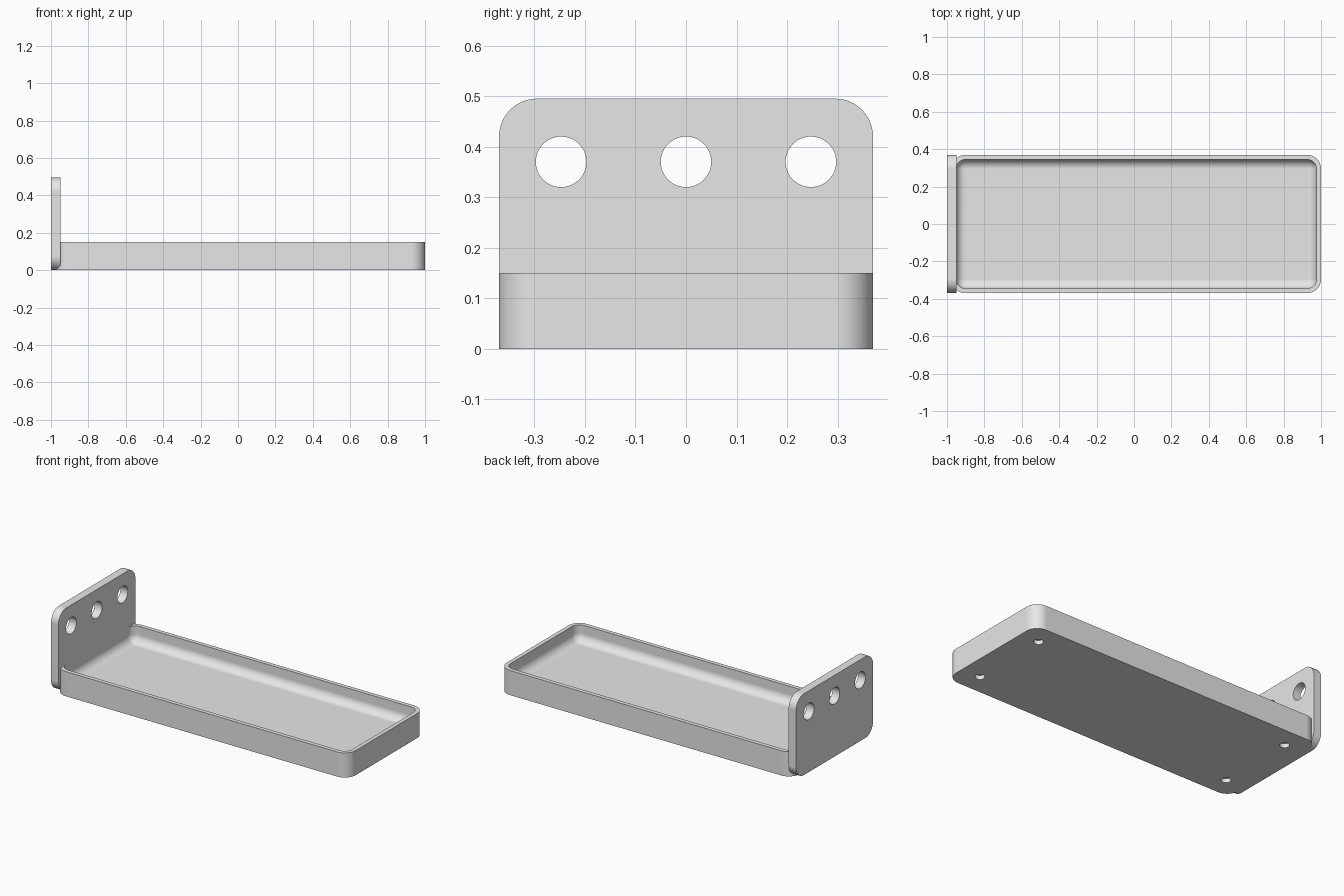
import bpy, bmesh, math
from mathutils import Matrix

if "Cube" in bpy.data.objects:
    bpy.data.objects.remove(bpy.data.objects["Cube"], do_unlink=True)

GREY = bpy.data.materials.new("light grey")
GREY.use_nodes = True
GREY.diffuse_color = (0.8, 0.8, 0.8, 1)
GREY.node_tree.nodes["Principled BSDF"].inputs["Base Color"].default_value = (0.8, 0.8, 0.8, 1)


def add_object(name, bm):
    mesh = bpy.data.meshes.new(name)
    bm.to_mesh(mesh)
    bm.free()
    mesh.materials.append(GREY)
    obj = bpy.data.objects.new(name, mesh)
    bpy.context.collection.objects.link(obj)
    return obj


def rounded_box(name, low, high, radius, axis, round_floor=False):
    """Box with the edges along one axis rounded, and optionally its floor edges too."""
    bm = bmesh.new()
    bmesh.ops.create_cube(bm, size=1)
    for v in bm.verts:
        for i in range(3):
            v.co[i] = low[i] if v.co[i] < 0 else high[i]

    def chosen(edge):
        a, b = (v.co for v in edge.verts)
        along = abs(a[axis] - b[axis]) > 1e-4
        floor = round_floor and max(a.z, b.z) < low[2] + 1e-4
        return along or floor

    bmesh.ops.bevel(bm, geom=[e for e in bm.edges if chosen(e)], offset=radius,
                    segments=12, profile=0.5, affect='EDGES', clamp_overlap=False)
    return add_object(name, bm)


def cylinder(name, centre, radius, depth, axis):
    bm = bmesh.new()
    turn = Matrix.Rotation(math.pi / 2, 4, 'Y') if axis == 0 else Matrix()
    bmesh.ops.create_cone(bm, cap_ends=True, segments=48, radius1=radius, radius2=radius,
                          depth=depth, matrix=Matrix.Translation(centre) @ turn)
    return add_object(name, bm)


def cut(obj, cutters):
    bpy.context.view_layer.objects.active = obj
    for cutter in cutters:
        cutter.hide_render = True
        mod = obj.modifiers.new("cut", 'BOOLEAN')
        mod.operation = 'DIFFERENCE'
        mod.solver = 'EXACT'
        mod.object = cutter
        bpy.ops.object.modifier_apply(modifier=mod.name)
        bpy.data.objects.remove(cutter, do_unlink=True)


def finish(obj):
    bpy.ops.object.select_all(action='DESELECT')
    obj.select_set(True)
    bpy.context.view_layer.objects.active = obj
    bpy.ops.object.shade_smooth_by_angle(angle=math.radians(30))
    mod = obj.modifiers.new("even shading", 'WEIGHTED_NORMAL')
    mod.keep_sharp = True


HALF = 0.37      # half the width
WALL = 0.025     # tray wall thickness
LEFT = -0.975    # tray end, set halfway into the plate

# Tray with a filleted basin and four shallow sockets underneath
tray = rounded_box("tray", (LEFT, -HALF, 0), (1, HALF, 0.15), 0.075, 2)
basin = rounded_box("basin_cutter", (LEFT + WALL - 0.001, WALL - HALF, 0.05),
                    (1 - WALL, HALF - WALL, 0.3), 0.05, 2, True)
sockets = [cylinder("socket_cutter", (x, y, 0), 0.027, 0.05, 2)
           for x in (LEFT + 0.125, 0.875) for y in (-0.245, 0.245)]
cut(tray, [basin] + sockets)
finish(tray)

# Upright end plate with three round holes
plate = rounded_box("end_plate", (-1, -HALF, 0), (-0.95, HALF, 0.495), 0.075, 0)
holes = [cylinder("hole_cutter", (-0.975, y, 0.37), 0.05, 0.2, 0)
         for y in (-0.247, 0, 0.247)]
cut(plate, holes)
finish(plate)
